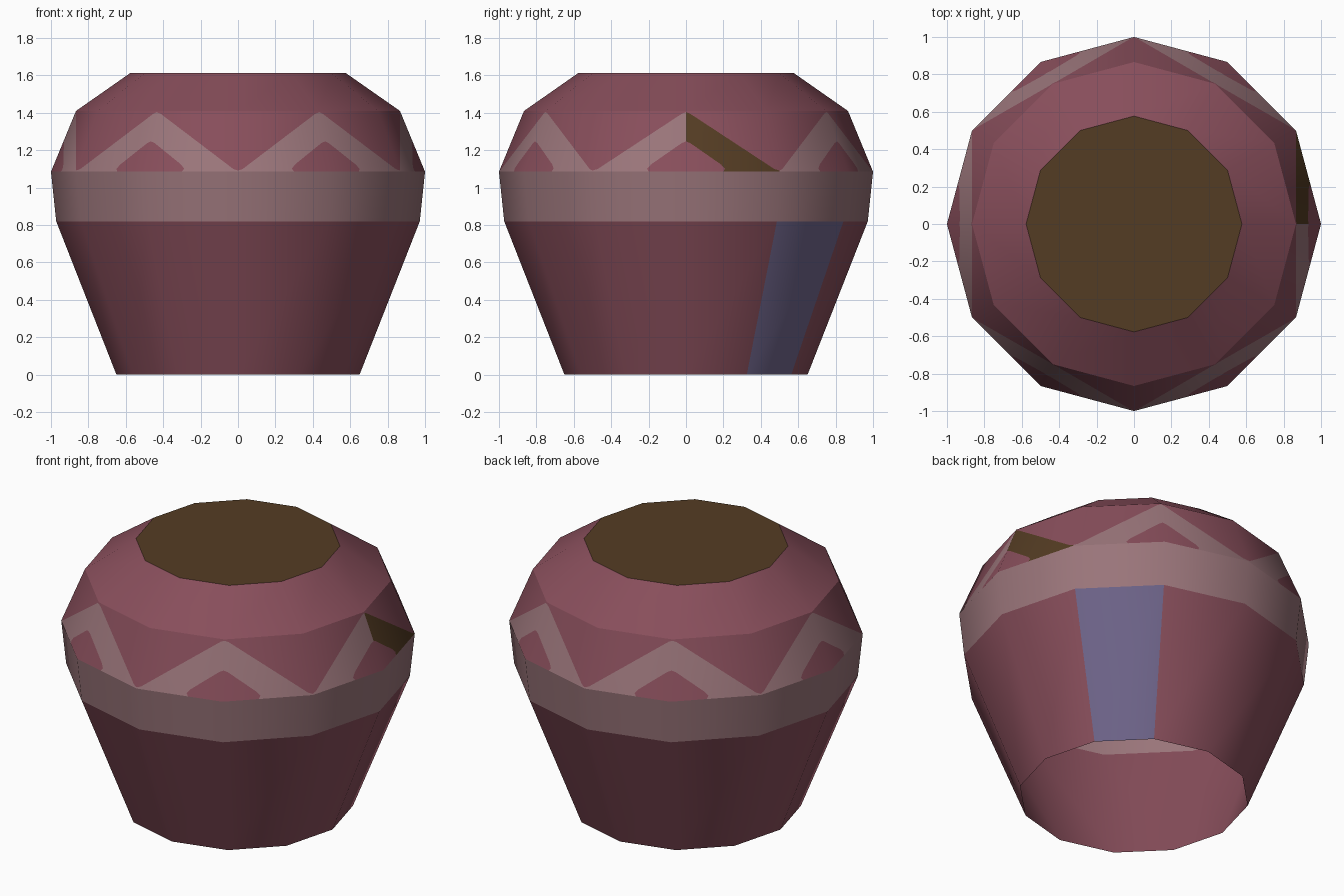
import bpy, math
from mathutils import Vector

cube = bpy.data.objects.get("Cube")
if cube:
    bpy.data.objects.remove(cube)

SIDES = 12
STEP = 2 * math.pi / SIDES


def material(name, rgb):
    """Make a flat material from 0-255 display values."""
    lin = [((c / 255 + 0.055) / 1.055) ** 2.4 for c in rgb] + [1]
    mat = bpy.data.materials.new(name)
    mat.use_nodes = True
    mat.diffuse_color = lin
    node = next(n for n in mat.node_tree.nodes if n.type == "BSDF_PRINCIPLED")
    node.inputs["Base Color"].default_value = lin
    node.inputs["Roughness"].default_value = 0.9
    return mat


rose = material("rose clay", (136, 78, 91))
tan = material("dusty tan", (154, 117, 122))
brown = material("dark brown", (84, 60, 35))
blue = material("slate blue", (112, 102, 140))
MATS = [rose, tan, brown, blue]


def wall(name, low, high, patches, special=None):
    """Twelve-sided wall between two (radius, z) rings.
    patches: (material, [(across, up), ...]) drawn on every facet, mirrored on odd ones.
    special: (facet, old material, new material) for one odd-coloured facet."""
    verts, faces, slots, index = [], [], [], {}

    def vertex(i, u, v):
        a, b = i * STEP, (i + 1) * STEP
        r = low[0] + (high[0] - low[0]) * v
        z = low[1] + (high[1] - low[1]) * v
        x = r * (math.cos(a) * (1 - u) + math.cos(b) * u)
        y = r * (math.sin(a) * (1 - u) + math.sin(b) * u)
        key = (round(x, 4), round(y, 4), round(z, 4))
        if key not in index:
            index[key] = len(verts)
            verts.append((x, y, z))
        return index[key]

    for i in range(SIDES):
        for mat, points in patches:
            if i % 2:
                points = [(1 - u, v) for u, v in reversed(points)]
            faces.append([vertex(i, u, v) for u, v in points])
            if special and special[:2] == (i, mat):
                mat = special[2]
            slots.append(MATS.index(mat))

    mesh = bpy.data.meshes.new(name)
    mesh.from_pydata(verts, [], faces)
    for m in MATS:
        mesh.materials.append(m)
    for poly, slot in zip(mesh.polygons, slots):
        poly.material_index = slot
        poly.use_smooth = True
    mesh.update()
    # Round shading around the wall, crisp between walls
    tilt = math.atan2((low[0] - high[0]) * math.cos(STEP / 2), high[1] - low[1])
    normals = []
    for x, y, z in verts:
        n = Vector((x, y, 0)).normalized() * math.cos(tilt)
        n.z = math.sin(tilt)
        normals.append(n)
    mesh.normals_split_custom_set_from_vertices(normals)
    obj = bpy.data.objects.new(name, mesh)
    bpy.context.scene.collection.objects.link(obj)
    return obj


# Ring profile, bottom to top
foot, waist, belly = (0.65, 0), (0.972, 0.82), (1.0, 1.085)
neck, rim = (0.866, 1.41), (0.577, 1.612)
full = [(0, 0), (1, 0), (1, 1), (0, 1)]

# Zigzag outlines on half a tooth, from peak (0) to valley (1)
outer = [(0, 0.98), (0.05, 0.955), (0.95, 0.045), (1, 0.02)]
inner = [(0.4, 0), (0.42, 0.05), (0.38, 0.12), (0.05, 0.47), (0, 0.5)]
zigzag = [
    (rose, [(0, 0)] + inner),
    (tan, inner[:1] + [(1, 0)] + outer[::-1] + inner[:0:-1]),
    (rose, outer + [(1, 1), (0, 1)]),
]

# Pot walls, open underneath
wall("pot_body", foot, waist, [(rose, full)], (1, rose, blue))
wall("pot_band", waist, belly, [(tan, full)])
wall("zigzag_wall", belly, neck, zigzag, (0, tan, brown))
wall("shoulder", neck, rim, [(rose, full)])

# Flat filling at the mouth
bpy.ops.mesh.primitive_circle_add(vertices=SIDES, radius=rim[0], fill_type="NGON",
                                  location=(0, 0, rim[1]))
soil = bpy.context.object
soil.name = "mouth_filling"
soil.data.materials.append(brown)
